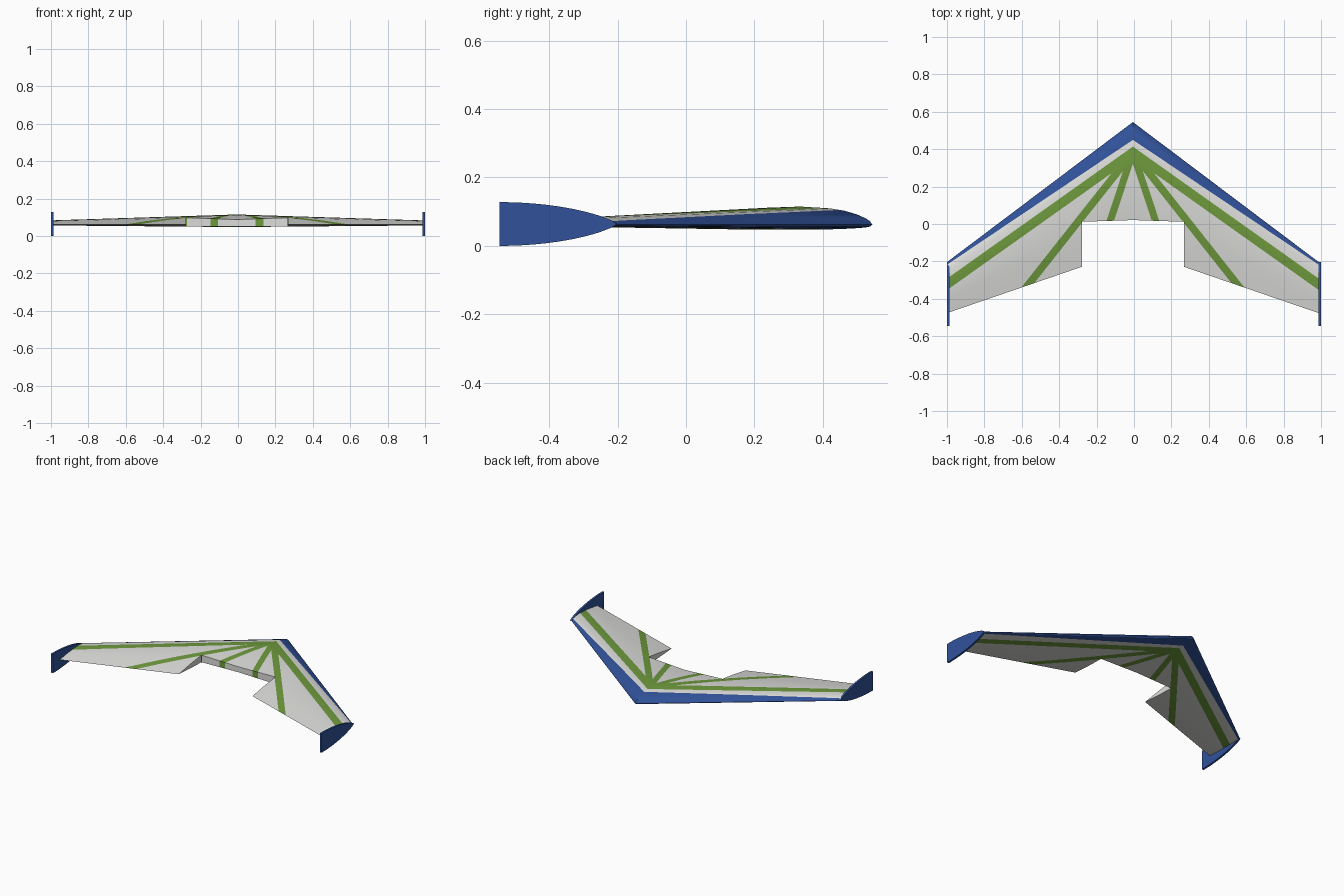
import bpy, bmesh, math
from mathutils import Vector

if "Cube" in bpy.data.objects:
    bpy.data.objects.remove(bpy.data.objects["Cube"])


def material(name, rgb):
    m = bpy.data.materials.new(name)
    m.diffuse_color = (*rgb, 1)
    m.use_nodes = True
    m.node_tree.nodes["Principled BSDF"].inputs["Base Color"].default_value = m.diffuse_color
    return m


WHITE = material("white_skin", (0.72, 0.72, 0.70))
BLUE = material("blue_trim", (0.030, 0.083, 0.32))
GREEN = material("green_stripe", (0.155, 0.32, 0.046))

# Airfoil: chord fraction, upper height, lower height (per unit chord)
FOIL = [(0, 0, 0), (.01, .015, -.008), (.03, .028, -.012), (.066, .044, -.015),
        (.12, .060, -.018), (.18, .070, -.020), (.31, .078, -.021), (.45, .073, -.021),
        (.6, .060, -.020), (.77, .038, -.016), (1, 0, 0)]
SPAN, MID_Z, CENTRE_X = 0.993, 0.062, -0.006
NOTCH_X = 0.273

# Painted layout in plan view (right half)
EDGE_A, EDGE_B = Vector((0, .45)), Vector((SPAN, -.217))
APEX = Vector((0, .383))
STRIPES = [(Vector((SPAN, -.322)), .025), (Vector((.566, -.333)), .020),
           (Vector((.120, .02)), .019)]
NOTCH_A, NOTCH_B = Vector((0, .021)), Vector((NOTCH_X, .012))


def side(p, a, b):
    """Signed plan distance of p to the left of line a-b."""
    d = (b - a).normalized()
    return d.x * (p.y - a.y) - d.y * (p.x - a.x)


def cut(bm, a, b, offset=0.0):
    """Slice the whole mesh with a vertical plane along line a-b."""
    d = (b - a).normalized()
    n = Vector((-d.y, d.x, 0))
    bmesh.ops.bisect_plane(bm, geom=bm.verts[:] + bm.edges[:] + bm.faces[:], dist=1e-5,
                           plane_co=Vector((a.x, a.y, 0)) + n * offset, plane_no=n)


def section(bm, x, y, chord):
    pts = [(t, u) for t, u, _ in FOIL] + [(t, l) for t, _, l in FOIL[-2:0:-1]]
    return [bm.verts.new((x, y - t * chord, MID_Z + h * chord)) for t, h in pts]


def wall(bm, verts, axis):
    """Cap a convex ring of vertices lying in one upright plane."""
    c = sum((v.co for v in verts), Vector()) / len(verts)
    verts.sort(key=lambda v: math.atan2(v.co.z - c.z, v.co[axis] - c[axis]))
    bm.faces.new(verts)


# Swept wing
bm = bmesh.new()
root = section(bm, 0, .545, .68)
tip = section(bm, SPAN, -.203, .273)
n = len(root)
for i in range(n):
    j = (i + 1) % n
    bm.faces.new((root[i], root[j], tip[j], tip[i]))
bm.faces.new(tip)

# Rear notch
cut(bm, Vector((NOTCH_X, 0)), Vector((NOTCH_X, 1)))
cut(bm, NOTCH_A, NOTCH_B)


def in_notch(f):
    c = f.calc_center_median()
    return c.x < NOTCH_X and side(c, NOTCH_A, NOTCH_B) < 0


bmesh.ops.delete(bm, geom=[f for f in bm.faces if in_notch(f)], context='FACES')
wall(bm, [v for v in bm.verts if abs(v.co.x - NOTCH_X) < 1e-4
          and side(v.co, NOTCH_A, NOTCH_B) < 1e-4], 1)
wall(bm, [v for v in bm.verts if v.co.x < NOTCH_X + 1e-4
          and abs(side(v.co, NOTCH_A, NOTCH_B)) < 1e-4], 0)

# Cut the leading edge band and the stripes
cut(bm, EDGE_A, EDGE_B)
for end, half in STRIPES:
    cut(bm, APEX, end, half)
    cut(bm, APEX, end, -half)
for f in bm.faces:
    c = f.calc_center_median()
    f.material_index = 0
    if side(c, EDGE_A, EDGE_B) > 0:
        f.material_index = 1
    elif any(abs(side(c, APEX, e)) < h and (c.xy - APEX).dot(e - APEX) > -.01
             for e, h in STRIPES):
        f.material_index = 2

# Mirror the half wing
bmesh.ops.mirror(bm, geom=bm.verts[:] + bm.edges[:] + bm.faces[:], axis='X', merge_dist=1e-4)
bmesh.ops.recalc_face_normals(bm, faces=bm.faces[:])
mesh = bpy.data.meshes.new("wing")
bm.to_mesh(mesh)
bm.free()
wing = bpy.data.objects.new("wing", mesh)
wing.location.x = CENTRE_X
for m in (WHITE, BLUE, GREEN):
    mesh.materials.append(m)
bpy.context.collection.objects.link(wing)
bpy.context.view_layer.objects.active = wing
wing.select_set(True)
bpy.ops.object.shade_smooth_by_angle(angle=math.radians(30))

# Wing tip fins: pointed at the front, straight at the back
STEPS, FRONT, LENGTH, HALF_H, THICK = 14, -.203, .342, .064, .013
top = []
for i in range(STEPS + 1):
    u = (i / STEPS) ** 1.5
    top.append((FRONT - u * LENGTH, HALF_H * (1 - (1 - u) ** 2) ** .75))
outline = [(y, HALF_H + h) for y, h in top] + [(y, HALF_H - h) for y, h in top[:0:-1]]
for name, x in (("left_fin", -1.0), ("right_fin", 1.0 - THICK)):
    bm = bmesh.new()
    face = bm.faces.new([bm.verts.new((x, y, z)) for y, z in outline])
    ext = bmesh.ops.extrude_face_region(bm, geom=[face])
    bmesh.ops.translate(bm, vec=(THICK, 0, 0),
                        verts=[v for v in ext["geom"] if isinstance(v, bmesh.types.BMVert)])
    bmesh.ops.recalc_face_normals(bm, faces=bm.faces[:])
    mesh = bpy.data.meshes.new(name)
    bm.to_mesh(mesh)
    bm.free()
    mesh.materials.append(BLUE)
    bpy.context.collection.objects.link(bpy.data.objects.new(name, mesh))
